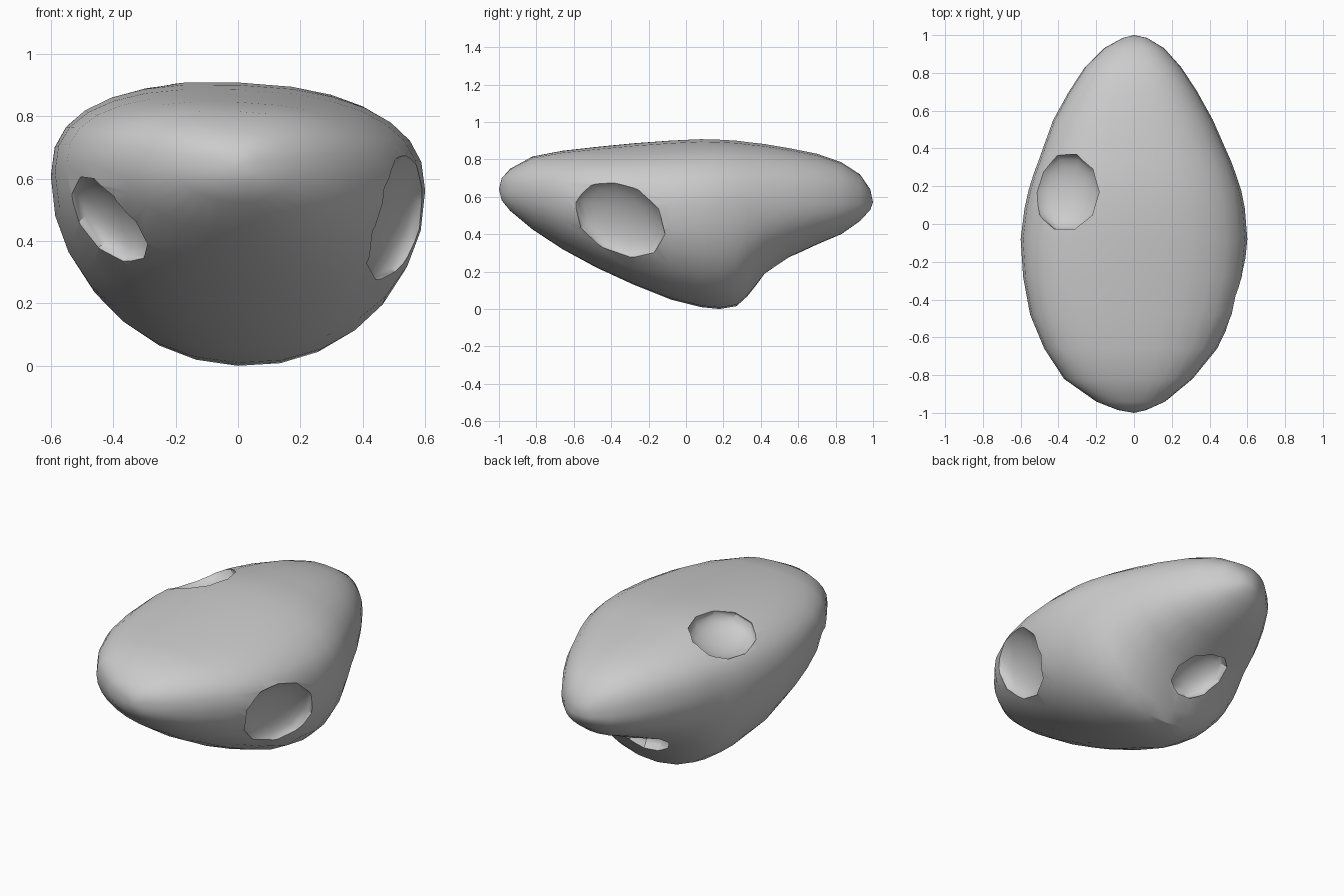
import bpy, bmesh, math
from mathutils import Vector, Matrix
from mathutils.bvhtree import BVHTree

if "Cube" in bpy.data.objects:
    bpy.data.objects.remove(bpy.data.objects["Cube"])

# Cross-sections along y: y, right half width, left half width, z of widest line, top z, bottom z
SECTIONS = [
    (-0.985, 0.065, 0.085, 0.64, 0.70, 0.58), (-0.94, 0.165, 0.20, 0.64, 0.75, 0.525),
    (-0.82, 0.31, 0.37, 0.64, 0.815, 0.425), (-0.66, 0.44, 0.475, 0.63, 0.845, 0.32),
    (-0.48, 0.527, 0.55, 0.62, 0.865, 0.222), (-0.28, 0.58, 0.587, 0.60, 0.885, 0.13),
    (-0.08, 0.60, 0.60, 0.585, 0.90, 0.05), (0.08, 0.587, 0.58, 0.58, 0.908, 0.01),
    (0.18, 0.567, 0.558, 0.58, 0.905, 0.0), (0.27, 0.537, 0.53, 0.58, 0.90, 0.015),
    (0.33, 0.515, 0.507, 0.58, 0.892, 0.07), (0.42, 0.475, 0.475, 0.58, 0.882, 0.185),
    (0.55, 0.418, 0.428, 0.58, 0.86, 0.275), (0.70, 0.335, 0.345, 0.58, 0.83, 0.345),
    (0.83, 0.25, 0.26, 0.58, 0.785, 0.40), (0.93, 0.16, 0.16, 0.575, 0.72, 0.47),
    (0.985, 0.07, 0.06, 0.57, 0.64, 0.53),
]
SIDES = 28


def soft(v, p):
    return math.copysign(abs(v) ** p, v)


# Egg-shaped body with a rounded keel underneath
bm = bmesh.new()
rings = []
for y, right, left, mid, top, bot in SECTIONS:
    ring = []
    for i in range(SIDES):
        a = 2 * math.pi * i / SIDES
        c, s = round(math.cos(a), 6), round(math.sin(a), 6)
        p = 0.82 if s > 0 else 0.95
        x = (right if c > 0 else left) * soft(c, p)
        z = mid + (top - mid if s > 0 else mid - bot) * soft(s, p)
        z -= 0.04 * x                          # slight sideways lean
        ring.append(bm.verts.new((x, y, z)))
    rings.append(ring)
for a, b in zip(rings, rings[1:]):
    for i in range(SIDES):
        j = (i + 1) % SIDES
        bm.faces.new((a[i], a[j], b[j], b[i]))
for ring, tip in ((rings[0], (0, -1, 0.64)), (rings[-1], (0, 1, 0.57))):
    v = bm.verts.new(tip)
    for i in range(SIDES):
        bm.faces.new((ring[i], ring[(i + 1) % SIDES], v))
bmesh.ops.recalc_face_normals(bm, faces=bm.faces)
tree = BVHTree.FromBMesh(bm)
mesh = bpy.data.meshes.new("body")
bm.to_mesh(mesh)
bm.free()
body = bpy.data.objects.new("body", mesh)
bpy.context.collection.objects.link(body)


# Shallow oval finger pits, each set square to the surface
def pit(start, direction, long_dir, long_r, short_r, depth):
    hit, normal, _, _ = tree.ray_cast(Vector(start), Vector(direction))
    ly = normal.cross(Vector(long_dir)).normalized()
    lx = ly.cross(normal)
    bpy.ops.mesh.primitive_uv_sphere_add(segments=10, ring_count=12)
    cutter = bpy.context.object
    cutter.name = "pit_cutter"
    cutter.hide_render = True
    turn = Matrix((lx, ly, normal)).transposed().to_4x4()
    size = Matrix.Diagonal((long_r, short_r, depth, 1))
    cutter.matrix_world = Matrix.Translation(hit - normal * 0.02) @ turn @ size
    mod = body.modifiers.new("pit", 'BOOLEAN')
    mod.operation = 'DIFFERENCE'
    mod.solver = 'EXACT'
    mod.object = cutter
    bpy.context.view_layer.objects.active = body
    bpy.ops.object.modifier_apply(modifier=mod.name)
    bpy.data.objects.remove(cutter)


pit((3, -0.36, 0.475), (-1, 0, 0), (0, 0.85, -0.5), 0.265, 0.215, 0.09)   # right side
pit((-0.43, -3, 0.455), (0, 1, 0), (0, 0, 1), 0.17, 0.17, 0.08)           # front left
pit((-0.365, 0.17, 3), (0, 0, -1), (0, 1, 0), 0.21, 0.185, 0.09)          # top left
pit((-0.06, 3, 0.24), (0, -1, 0), (-0.5, 0.3, 0.6), 0.175, 0.145, 0.09)   # back of keel

bpy.ops.object.select_all(action='DESELECT')
body.select_set(True)
bpy.context.view_layer.objects.active = body
bpy.ops.object.shade_smooth_by_angle(angle=math.radians(32))
